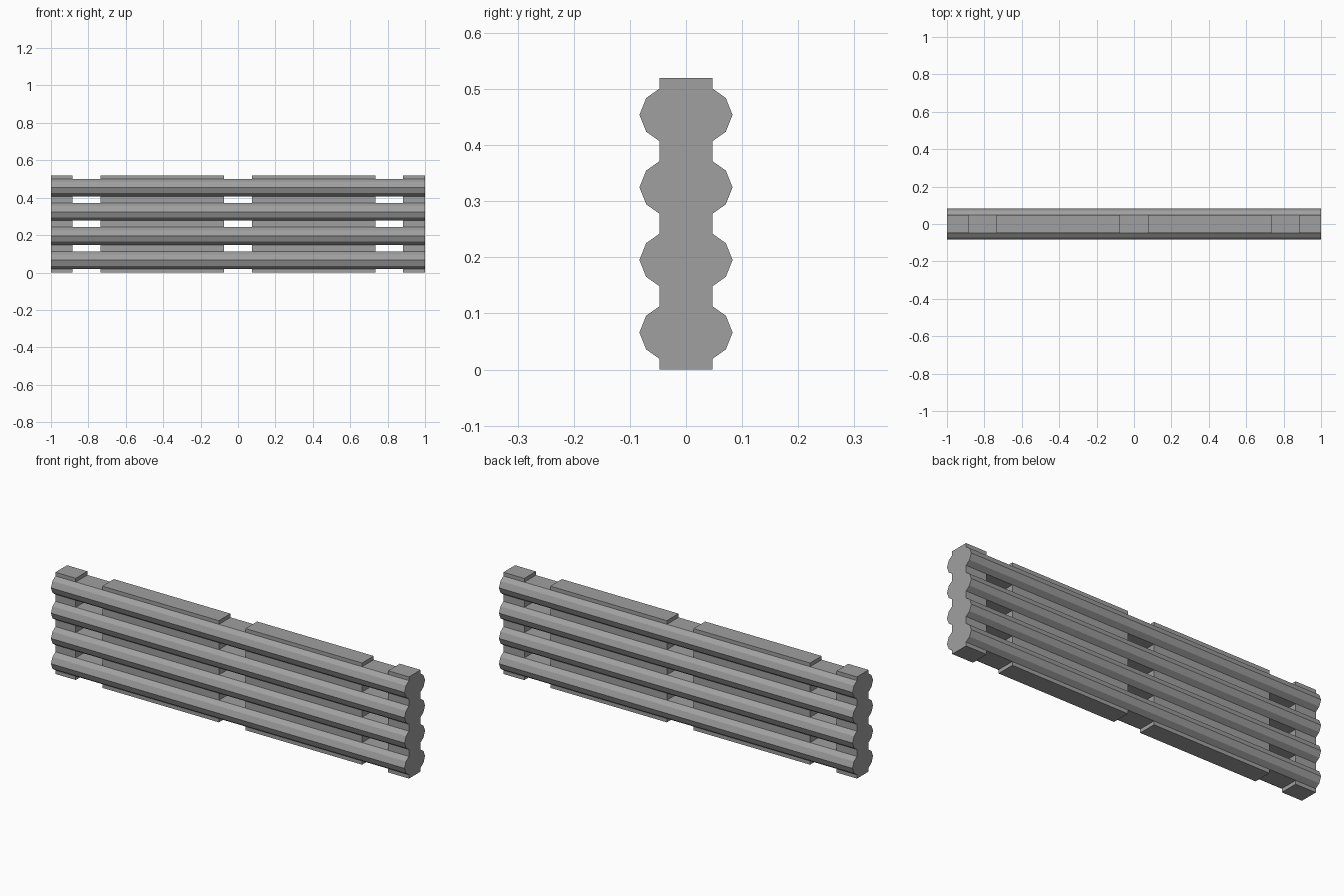
import bpy
import bmesh

cube = bpy.data.objects.get("Cube")
if cube:
    bpy.data.objects.remove(cube, do_unlink=True)

# One weathered grey for the whole wall
GREY = (0.35, 0.35, 0.35, 1)
wood = bpy.data.materials.new("grey_wood")
wood.use_nodes = True
wood.diffuse_color = GREY
wood.node_tree.nodes["Principled BSDF"].inputs["Base Color"].default_value = GREY

HEIGHT, LOGS = 0.52, 4
PITCH = 0.1293
FLAT = 0.047                      # half width of the flat log faces and planks
FIRST = HEIGHT / 2 - PITCH * (LOGS - 1) / 2


def extrude_x(name, profile, x0, x1):
    """Extrude a closed (y, z) profile along x."""
    bm = bmesh.new()
    face = bm.faces.new([bm.verts.new((x0, y, z)) for y, z in profile])
    grown = bmesh.ops.extrude_face_region(bm, geom=[face], use_keep_orig=True)
    tip = [v for v in grown["geom"] if isinstance(v, bmesh.types.BMVert)]
    bmesh.ops.translate(bm, verts=tip, vec=(x1 - x0, 0, 0))
    bmesh.ops.recalc_face_normals(bm, faces=bm.faces)
    mesh = bpy.data.meshes.new(name)
    bm.to_mesh(mesh)
    bm.free()
    mesh.materials.append(wood)
    obj = bpy.data.objects.new(name, mesh)
    bpy.context.collection.objects.link(obj)
    return obj


# Faceted logs running the full length
right = [(FLAT, -FLAT), (0.071, -0.030), (0.083, 0), (0.071, 0.030), (FLAT, FLAT)]
section = right + [(-y, z) for y, z in reversed(right)]
centres = [FIRST + PITCH * i for i in range(LOGS)]
for i, c in enumerate(centres):
    extrude_x(f"log_{i + 1}", [(y, c + z) for y, z in section], -1, 1)

# Filler planks in the gaps between, below and above the logs
edges = [0] + [c + s for c in centres for s in (-FLAT, FLAT)] + [HEIGHT]
spans = {"right_end": (-1, -0.885), "right_middle": (-0.735, -0.075),
         "left_middle": (0.075, 0.735), "left_end": (0.882, 1)}
for side, (x0, x1) in spans.items():
    for i in range(LOGS + 1):
        z0, z1 = edges[2 * i], edges[2 * i + 1]
        plank = [(-FLAT, z0), (FLAT, z0), (FLAT, z1), (-FLAT, z1)]
        extrude_x(f"{side}_filler_{i + 1}", plank, x0, x1)
